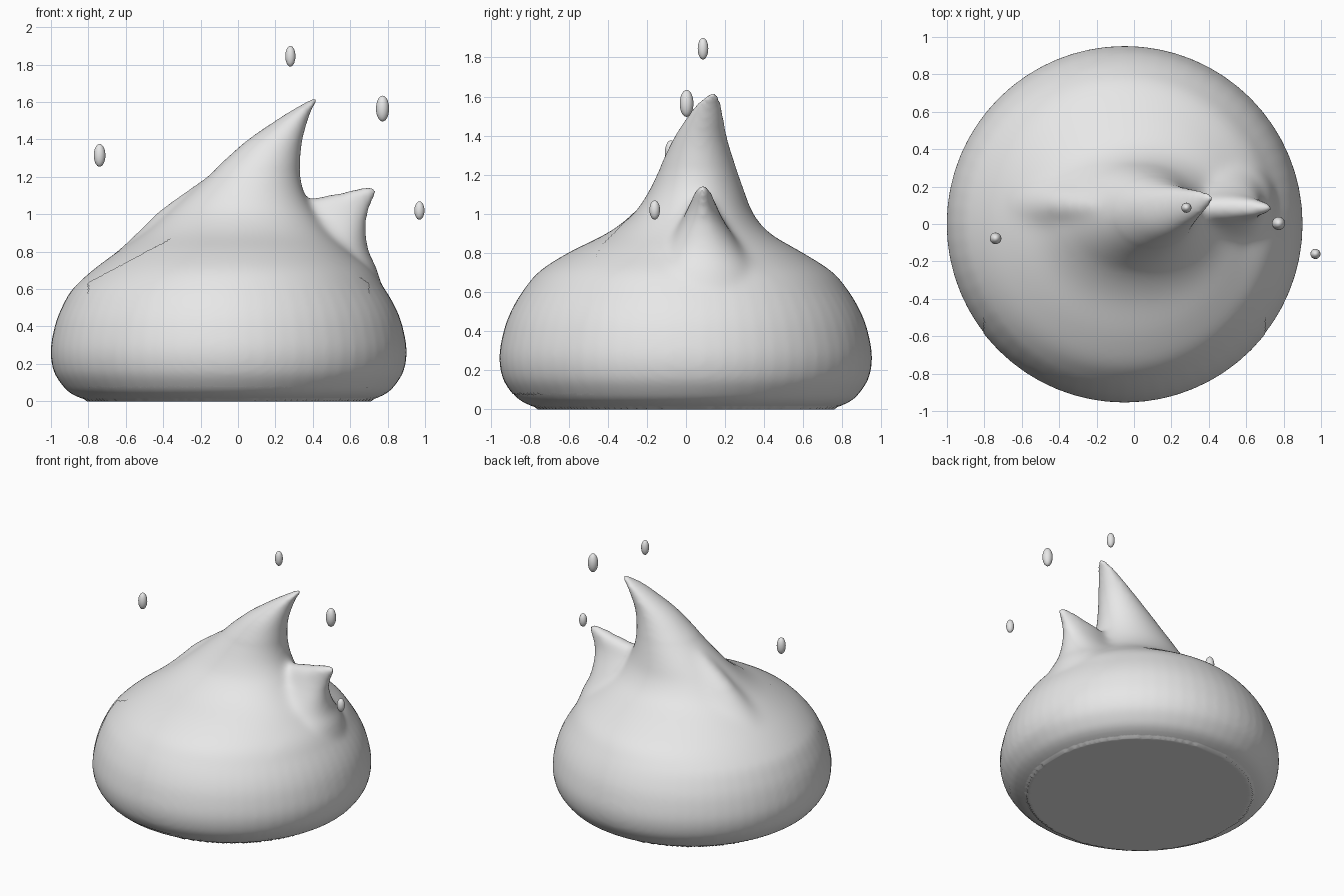
import bpy, bmesh, math
from mathutils import Vector

if "Cube" in bpy.data.objects:
    bpy.data.objects.remove(bpy.data.objects["Cube"])

grey = bpy.data.materials.new("soft grey")
grey.diffuse_color = (0.8, 0.8, 0.8, 1)
grey.use_nodes = True
grey.node_tree.nodes["Principled BSDF"].inputs["Base Color"].default_value = grey.diffuse_color
SIDES = 64


def spline(rows, steps=5):
    """Catmull-Rom interpolation through rows of numbers."""
    out = []
    for i in range(len(rows) - 1):
        a, b = rows[max(i - 1, 0)], rows[i]
        c, d = rows[i + 1], rows[min(i + 2, len(rows) - 1)]
        for s in range(steps):
            t = s / steps
            out.append([0.5 * (2 * q + (r - p) * t + (2 * p - 5 * q + 4 * r - w) * t * t
                               + (3 * q - p - 3 * r + w) * t ** 3)
                        for p, q, r, w in zip(a, b, c, d)])
    out.append(list(rows[-1]))
    return out


def loft(bm, rows):
    """Stack of ellipses; each row is z, x min, x max, y min, y max."""
    rings = []
    for z, x0, x1, y0, y1 in rows:
        ring = []
        for k in range(SIDES):
            a = 2 * math.pi * k / SIDES
            ring.append(bm.verts.new(((x0 + x1) / 2 + (x1 - x0) / 2 * math.cos(a),
                                      (y0 + y1) / 2 + (y1 - y0) / 2 * math.sin(a), z)))
        rings.append(ring)
    for lo, hi in zip(rings, rings[1:]):
        for k in range(SIDES):
            n = (k + 1) % SIDES
            bm.faces.new((lo[k], lo[n], hi[n], hi[k]))
    bm.faces.new(rings[0][::-1])
    bm.faces.new(rings[-1])


def add_object(name, bm):
    mesh = bpy.data.meshes.new(name)
    bm.to_mesh(mesh)
    bm.free()
    mesh.materials.append(grey)
    for p in mesh.polygons:
        p.use_smooth = True
    ob = bpy.data.objects.new(name, mesh)
    bpy.context.collection.objects.link(ob)
    return ob


# Round belly: height and radius about x = -0.05
belly = [(0, .71), (.012, .775), (.04, .84), (.08, .885), (.16, .935), (.27, .952),
         (.4, .93), (.5, .893), (.6, .835)]
core = [(z, -.05 - r, -.05 + r, -r, r) for z, r in belly]
# Leaning main peak
core += [(.7, -.78, .715, -.755, .755), (.8, -.645, .6, -.6, .6),
         (.9, -.5, .49, -.4, .43), (1.0, -.385, .415, -.27, .345),
         (1.1, -.275, .36, -.2, .305), (1.2, -.165, .335, -.15, .27),
         (1.3, -.06, .333, -.105, .235), (1.4, .055, .345, -.055, .207),
         (1.5, .2, .372, .01, .19), (1.56, .295, .395, .055, .18),
         (1.6, .365, .42, .1, .17), (1.617, .395, .42, .125, .155)]
# Small side peak
side_peak = [(.5, .2, .8, -.3, .45), (.7, .25, .745, -.2, .37), (.8, .28, .7, -.12, .3),
             (.9, .29, .685, -.06, .235), (1.0, .3, .692, -.005, .175),
             (1.07, .35, .718, .025, .147), (1.105, .48, .735, .042, .13),
             (1.13, .62, .738, .06, .112), (1.145, .69, .728, .075, .1)]
# Low ridge on the left slope
ridge = [(.7, -.76, .1, -.25, .4), (.85, -.595, .1, -.12, .3),
         (1.0, -.445, .1, -.03, .23), (1.1, -.315, .1, .0, .19),
         (1.19, -.185, .1, .03, .15)]

bm = bmesh.new()
for rows in (core, side_peak, ridge):
    loft(bm, spline(rows))
raw = add_object("flame_body_source", bm)

# Fuse the peaks into one skin
mod = raw.modifiers.new("fuse", 'REMESH')
mod.mode = 'VOXEL'
mod.voxel_size = 0.016
deps = bpy.context.evaluated_depsgraph_get()
fused = bpy.data.meshes.new_from_object(raw.evaluated_get(deps))
bpy.data.objects.remove(raw)
bm = bmesh.new()
bm.from_mesh(fused)


def relax(verts, times):
    for _ in range(times):
        bmesh.ops.smooth_vert(bm, verts=verts, factor=0.5,
                              use_axis_x=True, use_axis_y=True, use_axis_z=True)


# Blend the roots of the peaks, then soften everything lightly
relax([v for v in bm.verts if .62 < v.co.z < 1.25 and v.co.x < .6], 18)
relax([v for v in bm.verts if .6 < v.co.z < .98], 10)
relax([v for v in bm.verts if v.co.z > .02], 4)
for v in bm.verts:
    if v.co.z < .012:
        v.co.z = 0
bm.normal_update()

# Front panel: thin skin just over the front of the belly
panel = bmesh.new()
made = {}
for f in bm.faces:
    c = f.calc_center_median()
    d = abs(c.x + .05)
    if .08 < c.z < min(1.0, 1.03 - .53 * d) and d < .75 and c.y < -.12:
        for v in f.verts:
            if v not in made:
                made[v] = panel.verts.new(v.co + v.normal * .003)
        panel.faces.new([made[v] for v in f.verts])
add_object("front_panel", panel)
add_object("flame_body", bm)

# Floating droplets: centre, radius, half height
drops = [((.28, .087, 1.845), .027, .055), ((.773, .003, 1.565), .035, .069),
         ((-.74, -.077, 1.315), .031, .061), ((.97, -.16, 1.02), .027, .049)]
for i, (centre, r, h) in enumerate(drops):
    b = bmesh.new()
    bmesh.ops.create_uvsphere(b, u_segments=24, v_segments=14, radius=1)
    bmesh.ops.scale(b, vec=Vector((r, r, h)), verts=b.verts)
    bmesh.ops.translate(b, vec=Vector(centre), verts=b.verts)
    add_object("droplet_%d" % (i + 1), b)
